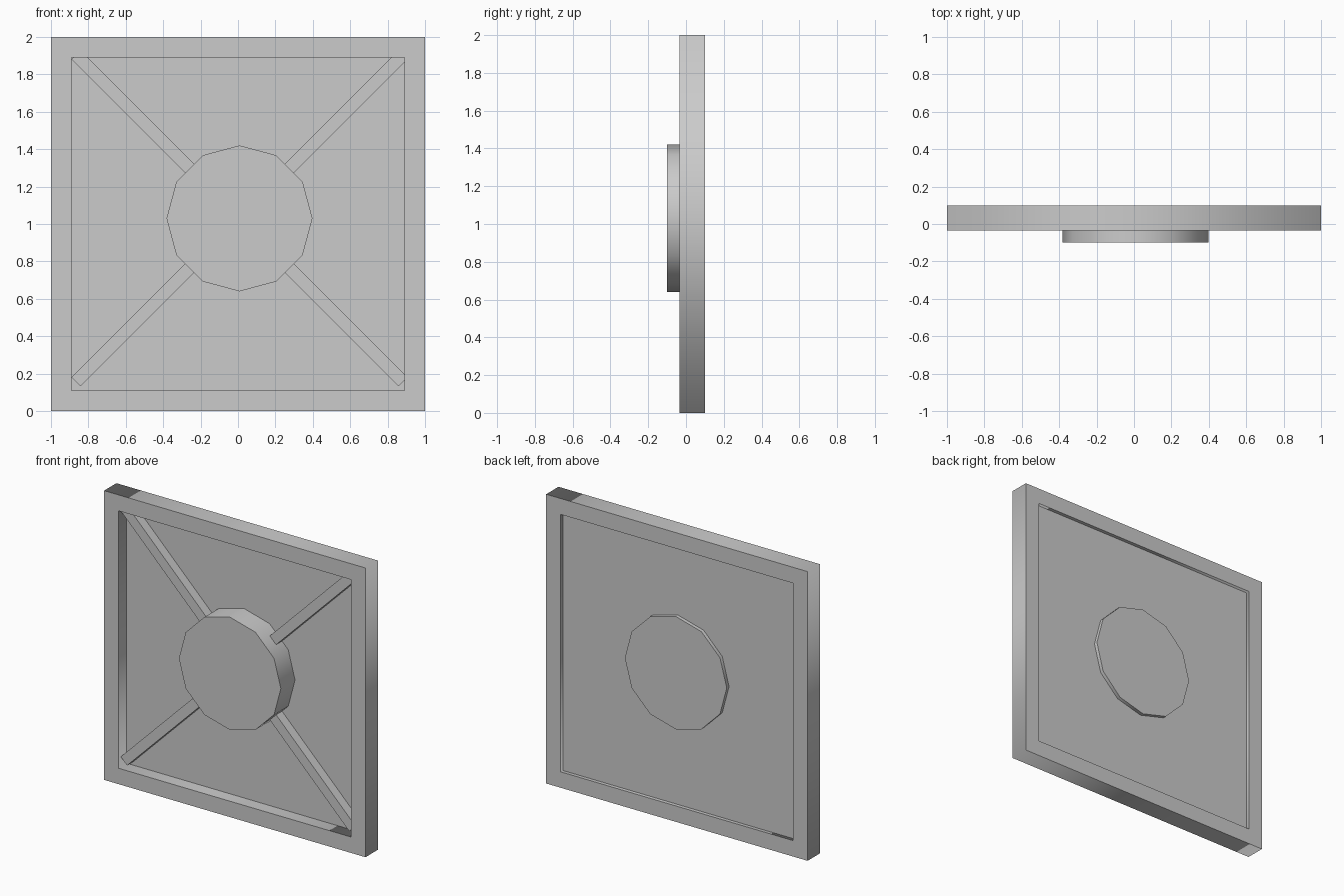
import bpy
import bmesh
from math import pi, sin, cos, radians
from mathutils import Vector

cube = bpy.data.objects.get("Cube")
if cube:
    bpy.data.objects.remove(cube, do_unlink=True)

grey = bpy.data.materials.new("plain grey")
grey.use_nodes = True
colour = (0.6, 0.6, 0.6, 1)
grey.diffuse_color = colour
grey.node_tree.nodes["Principled BSDF"].inputs["Base Color"].default_value = colour

HUB = Vector((0.008, 0, 1.03))


def finish(name, bm, smooth_sides):
    """Make an object; walls shade smoothly around, caps stay crisp."""
    bmesh.ops.recalc_face_normals(bm, faces=bm.faces[:])
    if smooth_sides:
        for f in bm.faces:
            f.smooth = True
        for e in bm.edges:
            e.smooth = not any(abs(f.normal.y) > 0.9 for f in e.link_faces)
    mesh = bpy.data.meshes.new(name)
    bm.to_mesh(mesh)
    bm.free()
    mesh.materials.append(grey)
    obj = bpy.data.objects.new(name, mesh)
    bpy.context.collection.objects.link(obj)
    return obj


def prism(name, outline, front, back, smooth_sides=False):
    """Extrude an x-z outline along y."""
    bm = bmesh.new()
    face = bm.faces.new([bm.verts.new((x, front, z)) for x, z in outline])
    ext = bmesh.ops.extrude_face_region(bm, geom=[face])["geom"]
    verts = [v for v in ext if isinstance(v, bmesh.types.BMVert)]
    bmesh.ops.translate(bm, verts=verts, vec=(0, back - front, 0))
    return finish(name, bm, smooth_sides)


def square(half):
    return [(sx * half, 1 + sz * half)
            for sx, sz in ((-1, -1), (1, -1), (1, 1), (-1, 1))]


# Square frame: four-sided ring with a rectangular section
bm = bmesh.new()
section = [(1, -0.035), (1, 0.1), (0.89, 0.1), (0.89, -0.035)]
rings = [[bm.verts.new((x, y, z)) for x, z in square(half)] for half, y in section]
for i, ring in enumerate(rings):
    following = rings[(i + 1) % 4]
    for j in range(4):
        k = (j + 1) % 4
        bm.faces.new((ring[j], ring[k], following[k], following[j]))
finish("frame", bm, True)

# Thin recessed panel
prism("panel", square(0.89), 0.055, 0.075)

# Twelve-sided hub, proud of the panel on both sides
hub = [(HUB.x + 0.39 * cos(i * pi / 6), HUB.z + 0.39 * sin(i * pi / 6))
       for i in range(12)]
prism("hub", hub, -0.1, 0.1, True)

# Diagonal spokes from the hub to the corners
for name, angle in (("upper_left_spoke", 45), ("upper_right_spoke", 135),
                    ("lower_right_spoke", 225), ("lower_left_spoke", 315)):
    along = Vector((cos(radians(angle)), 0, sin(radians(angle))))
    side = Vector((-along.z, 0, along.x)) * 0.034
    ends = [HUB + along * 0.3, HUB + along * 1.236]
    corners = [ends[0] - side, ends[1] - side, ends[1] + side, ends[0] + side]
    prism(name, [(c.x, c.z) for c in corners], -0.01, 0.06)
